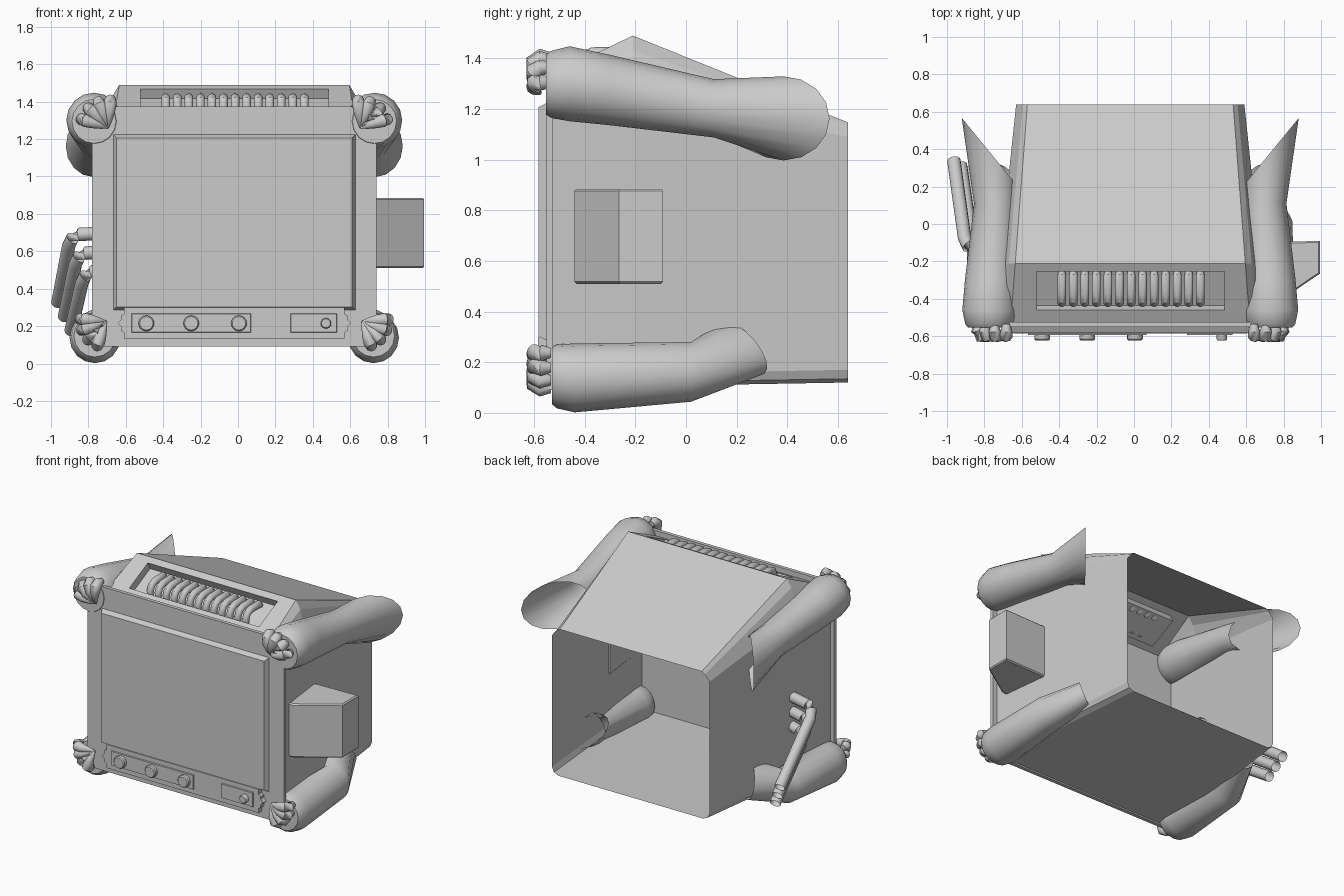
import bpy, bmesh, math
from mathutils import Vector

if "Cube" in bpy.data.objects:
    bpy.data.objects.remove(bpy.data.objects["Cube"])

CX = -0.02  # symmetry plane of the casing


def finish(name, bm, smooth=True):
    bmesh.ops.recalc_face_normals(bm, faces=bm.faces)
    me = bpy.data.meshes.new(name)
    bm.to_mesh(me)
    bm.free()
    ob = bpy.data.objects.new(name, me)
    bpy.context.collection.objects.link(ob)
    if smooth:
        bpy.ops.object.select_all(action='DESELECT')
        ob.select_set(True)
        bpy.context.view_layer.objects.active = ob
        bpy.ops.object.shade_smooth_by_angle(angle=math.radians(40))
    return ob


def loft(bm, rings, closed=True, start=False, end=False, skip=()):
    vs = [[bm.verts.new(p) for p in r] for r in rings]
    n = len(rings[0])
    for i in range(len(vs) - 1):
        for j in range(n if closed else n - 1):
            if (i, j) not in skip:
                k = (j + 1) % n
                bm.faces.new((vs[i][j], vs[i][k], vs[i + 1][k], vs[i + 1][j]))
    if start:
        bm.faces.new(vs[0])
    if end:
        bm.faces.new(vs[-1])
    return vs


def ring(c, u, v, n=16):
    c, u, v = Vector(c), Vector(u), Vector(v)
    return [c + u * math.cos(a) + v * math.sin(a)
            for a in (2 * math.pi * i / n for i in range(n))]


def tube(bm, pts, radii, n=10, caps=True):
    pts = [Vector(p) for p in pts]
    rings = []
    for i, p in enumerate(pts):
        t = (pts[min(i + 1, len(pts) - 1)] - pts[max(i - 1, 0)]).normalized()
        ref = Vector((1, 0, 0)) if abs(t.x) < 0.7 else Vector((0, 0, 1))
        u = t.cross(ref).normalized()
        rings.append(ring(p, u * radii[i], t.cross(u) * radii[i], n))
    loft(bm, rings, True, caps, caps)


def block(bm, x0, x1, z0, z1, yb, yf, inset=0.0):
    def rect(y, d):
        return [(x0 + d, y, z0 + d), (x1 - d, y, z0 + d), (x1 - d, y, z1 - d), (x0 + d, y, z1 - d)]
    loft(bm, [rect(yb, 0), rect(yf, inset)], True, True, True)


# Casing: open-backed tapered shell with a ridge near the front
def section(y, w, zb, zw, rw, zt):
    half = [(w - .05, zb), (w - .015, zb + .015), (w, zb + .05), (w, zw),
            (rw + (w - rw) * .4, zw + (zt - zw) * .75), (rw, zt)]
    return [(CX + x, y, z) for x, z in half] + [(CX - x, y, z) for x, z in reversed(half)]


bm = bmesh.new()
rows = loft(bm, [section(-.53, .73, .10, 1.27, .64, 1.335),
                 section(-.21, .70, .105, 1.26, .615, 1.49),
                 section(.64, .61, .12, 1.09, .55, 1.147)], skip={(0, 5)})


# Recessed window in the sloping front of the hood
def window(y, x, drop=(0, 0, 0)):
    return Vector((x, y, 1.49 + (y + .21) * .484)) + Vector(drop)


corners = [(-.46, .485), (-.46, -.52), (-.255, -.52), (-.255, .485)]
outer = [rows[0][5], rows[0][6], rows[1][6], rows[1][5]]
rim = [bm.verts.new(window(*c)) for c in corners]
low = [bm.verts.new(window(*c, (0, .025, -.05))) for c in corners]
for i in range(4):
    k = (i + 1) % 4
    bm.faces.new((outer[i], outer[k], rim[k], rim[i]))
    bm.faces.new((rim[i], rim[k], low[k], low[i]))
bm.faces.new(low)
finish("casing", bm, False)

# Row of bent pipes inside the hood window
bm = bmesh.new()
for i in range(13):
    x = -.386 + i * .0617
    tube(bm, [(x, -.255, 1.40), (x, -.275, 1.422), (x, -.37, 1.42), (x, -.405, 1.405),
              (x, -.42, 1.37), (x, -.415, 1.33)], [.018, .024, .024, .024, .024, .018])
finish("hood_pipes", bm)

# Front plate with raised screen
bm = bmesh.new()
block(bm, -.78, .74, .09, 1.375, -.525, -.55)
finish("front_plate", bm, False)
bm = bmesh.new()
block(bm, -.668, .628, .285, 1.225, -.548, -.583, .018)
finish("screen", bm, False)

# Control strip with notched ends, two sub panels and knobs
right = [(.59, .135), (.59, .165), (.605, .175), (.605, .195), (.625, .215),
         (.605, .235), (.605, .255), (.59, .265), (.59, .30)]
shape = [(x + CX, z) for x, z in right] + [(CX - x, z) for x, z in reversed(right)]
bm = bmesh.new()
loft(bm, [[(x, y, z) for x, z in shape] for y in (-.548, -.585)], True, True, True)
block(bm, -.57, .07, .165, .27, -.58, -.593, .004)
block(bm, .28, .53, .165, .27, -.58, -.593, .004)
finish("control_strip", bm, False)
bm = bmesh.new()
for x, r in ((-.49, .042), (-.25, .042), (.005, .042), (.47, .028)):
    loft(bm, [ring((x, y, .215), (q, 0, 0), (0, 0, q))
              for y, q in ((-.585, r), (-.615, r), (-.622, r * .85))], True, True, True)
finish("knobs", bm)


# Limbs at the four corners, each with clawed digits over the plate
for side, s in (("right", 1), ("left", -1)):
    def m(p):
        return (p[0], p[1], p[2]) if s > 0 else (2 * CX - p[0], p[1], p[2])

    def limb(name, spec, tail):
        rings = [ring((x, y, z), (r, 0, 0), (0, 0, r)) for x, y, z, r in spec] + [ring(*tail)]
        b = bmesh.new()
        loft(b, [[m(p) for p in r] for r in rings], True, True, False)
        finish(name, b)

    limb(side + "_upper_limb",
         [(.73, -.553, 1.295, .118), (.73, -.535, 1.297, .132), (.73, -.46, 1.30, .148),
          (.725, -.3, 1.275, .139), (.70, .11, 1.203, .115)],
         ((.732, .385, 1.163), (.149, .182, 0), (0, 0, .166)))
    limb(side + "_lower_limb",
         [(.725, -.53, .147, .112), (.725, -.51, .144, .126), (.725, -.44, .138, .136),
          (.728, .02, .162, .118)],
         ((.60, .225, .255), (.095, .075, -.01), (-.02, -.06, .105)))

    def digits(name, root, angles, length):
        b = bmesh.new()
        for a in angles:
            d = Vector((math.cos(math.radians(a)), 0, math.sin(math.radians(a))))
            base = Vector(root)
            pts = [base + d * length * f + Vector((0, y, 0)) for f, y in
                   ((1.0, -.535), (1.02, -.57), (.88, -.597), (.6, -.6), (.25, -.59), (0, -.575))]
            tube(b, [m(p) for p in pts], [.02, .032, .036, .031, .018, .004])
        finish(name, b)

    digits(side + "_upper_digits", (.655, 0, 1.26), (95, 70, 45, 18), .145)
    digits(side + "_lower_digits", (.665, 0, .225), (5, -20, -45, -70), .135)

# Wedge-shaped box on the right wall
bm = bmesh.new()
prof = [(.66, -.10), (.70, -.44), (.735, -.44), (.995, -.265), (.995, -.09)]
loft(bm, [[(x, y, z) for x, y in prof] for z in (.51, .885)], True, True, True)
bmesh.ops.bevel(bm, geom=[e for e in bm.edges if abs(e.verts[0].co.z - e.verts[1].co.z) < .01],
                offset=.008, segments=1, affect='EDGES')
finish("side_box", bm, False)

# Three bent exhaust pipes on the left wall
bm = bmesh.new()
for i in range(3):
    dx, dz = .035 * i, -.1 * i
    sh = .025 * i
    tube(bm, [(-.68, -.17, .70 + dz), (-.85 + dx, -.14, .69 + dz), (-.885 + dx, -.12, .67 + dz),
              (-.905 + dx, -.08, .63 + dz), (-.963 + dx, .34 - sh, .325 + dz * .75)],
         [.036] * 5, 12, False)
finish("exhaust_pipes", bm)
